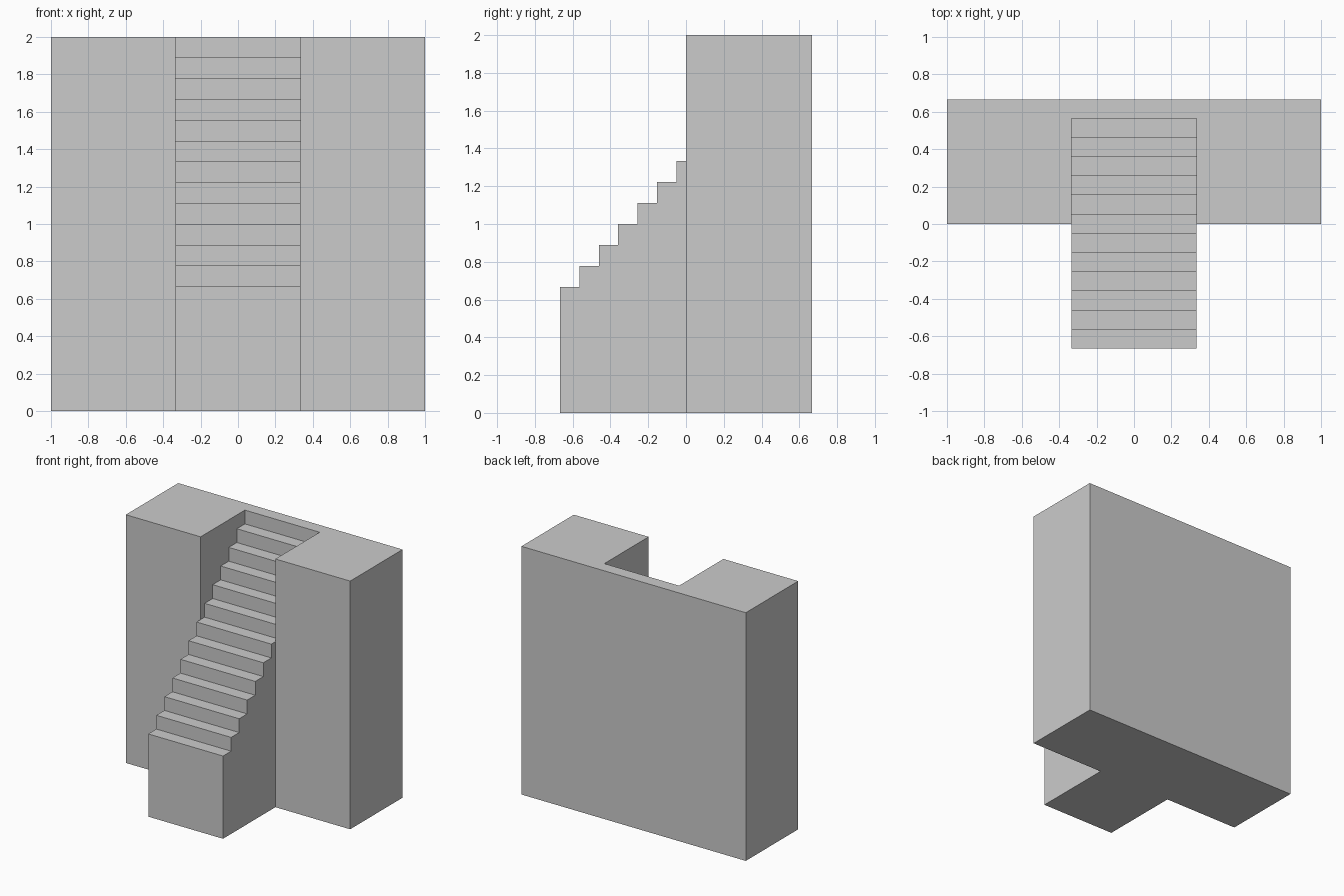
import bpy, bmesh

if "Cube" in bpy.data.objects:
    bpy.data.objects.remove(bpy.data.objects["Cube"])

W = 1 / 3          # half width of the flight
D = 2 / 3          # front and back depth
N = 13             # treads, the last one flush with the wall top
RUN, RISE = 2 * D / N, 1 / 9

# Stair profile (y, z) from the ground up to the wall top
lower, upper = [(-D, 0.0)], []
for k in range(N):
    y, z = -D + k * RUN, D + k * RISE
    part = lower if y < 0 else upper
    if k:
        part.append((y, z - RISE))
    part.append((y, z))
meet = (0.0, lower[-1][1])      # where the flight enters the wall
profile = lower + [meet] + upper

bm = bmesh.new()


def face(points):
    bm.faces.new([bm.verts.new(p) for p in points])


# Risers and treads
for (y0, z0), (y1, z1) in zip(profile, profile[1:]):
    face([(-W, y0, z0), (W, y0, z0), (W, y1, z1), (-W, y1, z1)])

for s in (-1, 1):
    # Side of the projecting flight
    face([(s * W, y, z) for y, z in lower + [meet, (0, 0)]])
    # Wall of the stairwell above the steps
    face([(s * W, y, z) for y, z in [meet] + upper + [(0, 2)]])
    # Pier front and outer end
    face([(s * x, 0, z) for x, z in [(W, 0), meet and (W, meet[1]), (W, 2), (1, 2), (1, 0)]])
    face([(s, 0, 0), (s, D, 0), (s, D, 2), (s, 0, 2)])

# Back, U-shaped top and T-shaped underside
face([(-1, D, 0), (1, D, 0), (1, D, 2), (-1, D, 2)])
for z, yi in ((2, upper[-1][0]), (0, -D)):
    face([(x, y, z) for x, y in [(-1, 0), (-W, 0), (-W, yi), (W, yi),
                                 (W, 0), (1, 0), (1, D), (-1, D)]])

bmesh.ops.remove_doubles(bm, verts=bm.verts, dist=1e-4)
bmesh.ops.recalc_face_normals(bm, faces=bm.faces)
mesh = bpy.data.meshes.new("wall_with_stairs")
bm.to_mesh(mesh)
bm.free()
bpy.context.collection.objects.link(bpy.data.objects.new("wall_with_stairs", mesh))
